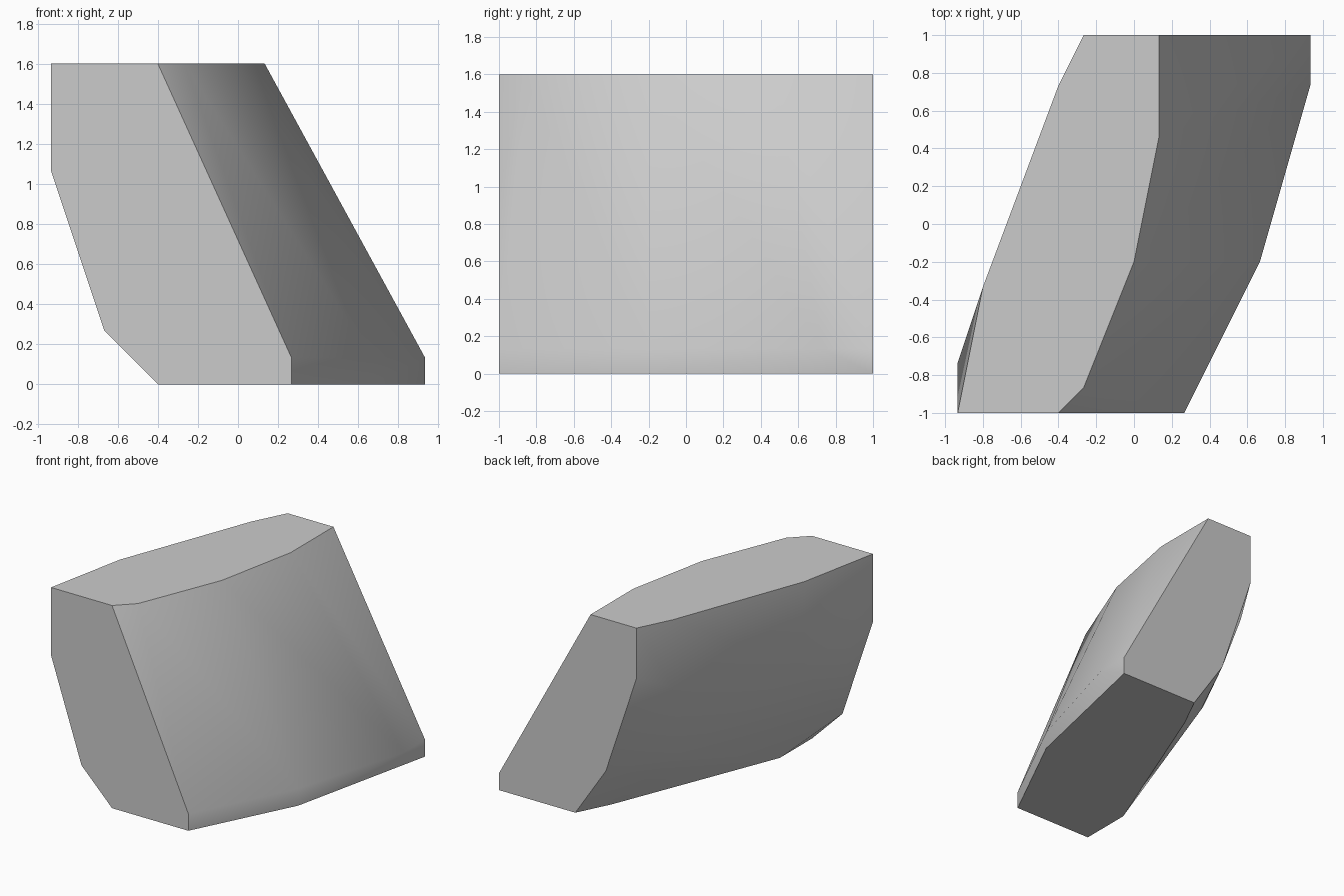
import bpy
import bmesh
from math import radians

cube = bpy.data.objects.get("Cube")
if cube:
    bpy.data.objects.remove(cube, do_unlink=True)

# Every corner sits on a regular grid: x from the middle, y from the front, z from the floor
STEP = 2 / 15
DEPTH, HEIGHT = 15, 12


def corner(x, y, z):
    return (x * STEP, y * STEP - 1, z * STEP)


# Flat end profiles as (x, z)
front_profile = [(-7, 12), (-3, 12), (2, 1), (2, 0), (-3, 0), (-5, 2), (-7, 8)]
back_profile = [(-2, 12), (1, 12), (7, 1), (7, 0), (2, 0), (0, 3), (-2, 9)]

# Bends in the top and bottom outlines as (x, y)
top_bends = [(-6, 5), (-3, 13), (1, 11), (0, 6), (-2, 1)]
bottom_bends = [(5, 6), (1, 13), (-3, 3)]

# Swelling of the two long sides as (x, y, z)
left_side = [(5, 6, 1), (7, 13, 1)]
right_side = [(-7, 2, 8), (-6, 5, 7), (-1, 12, 2), (-1, 13, 3), (-2, 11, 3), (-3, 13, 8)]

corners = [corner(x, 0, z) for x, z in front_profile]
corners += [corner(x, DEPTH, z) for x, z in back_profile]
corners += [corner(x, y, HEIGHT) for x, y in top_bends]
corners += [corner(x, y, 0) for x, y in bottom_bends]
corners += [corner(*p) for p in left_side + right_side]

# Wrap a tight skin around the corners and merge its flat areas
bm = bmesh.new()
for co in corners:
    bm.verts.new(co)
hull = bmesh.ops.convex_hull(bm, input=bm.verts[:])
inner = {v for v in hull["geom_interior"] + hull["geom_unused"]
         if isinstance(v, bmesh.types.BMVert)}
bmesh.ops.delete(bm, geom=list(inner), context="VERTS")
bmesh.ops.dissolve_limit(bm, angle_limit=radians(0.5), verts=bm.verts[:], edges=bm.edges[:])
bmesh.ops.recalc_face_normals(bm, faces=bm.faces[:])
mesh = bpy.data.meshes.new("slanted_block")
bm.to_mesh(mesh)
bm.free()

# Plain grey surface
grey = bpy.data.materials.new("plain_grey")
grey.use_nodes = True
colour = (0.6, 0.6, 0.6, 1)
grey.diffuse_color = colour
grey.node_tree.nodes["Principled BSDF"].inputs["Base Color"].default_value = colour
mesh.materials.append(grey)

block = bpy.data.objects.new("slanted_block", mesh)
bpy.context.collection.objects.link(block)
bpy.ops.object.select_all(action="DESELECT")
block.select_set(True)
bpy.context.view_layer.objects.active = block
bpy.ops.object.shade_smooth_by_angle(angle=radians(30))
